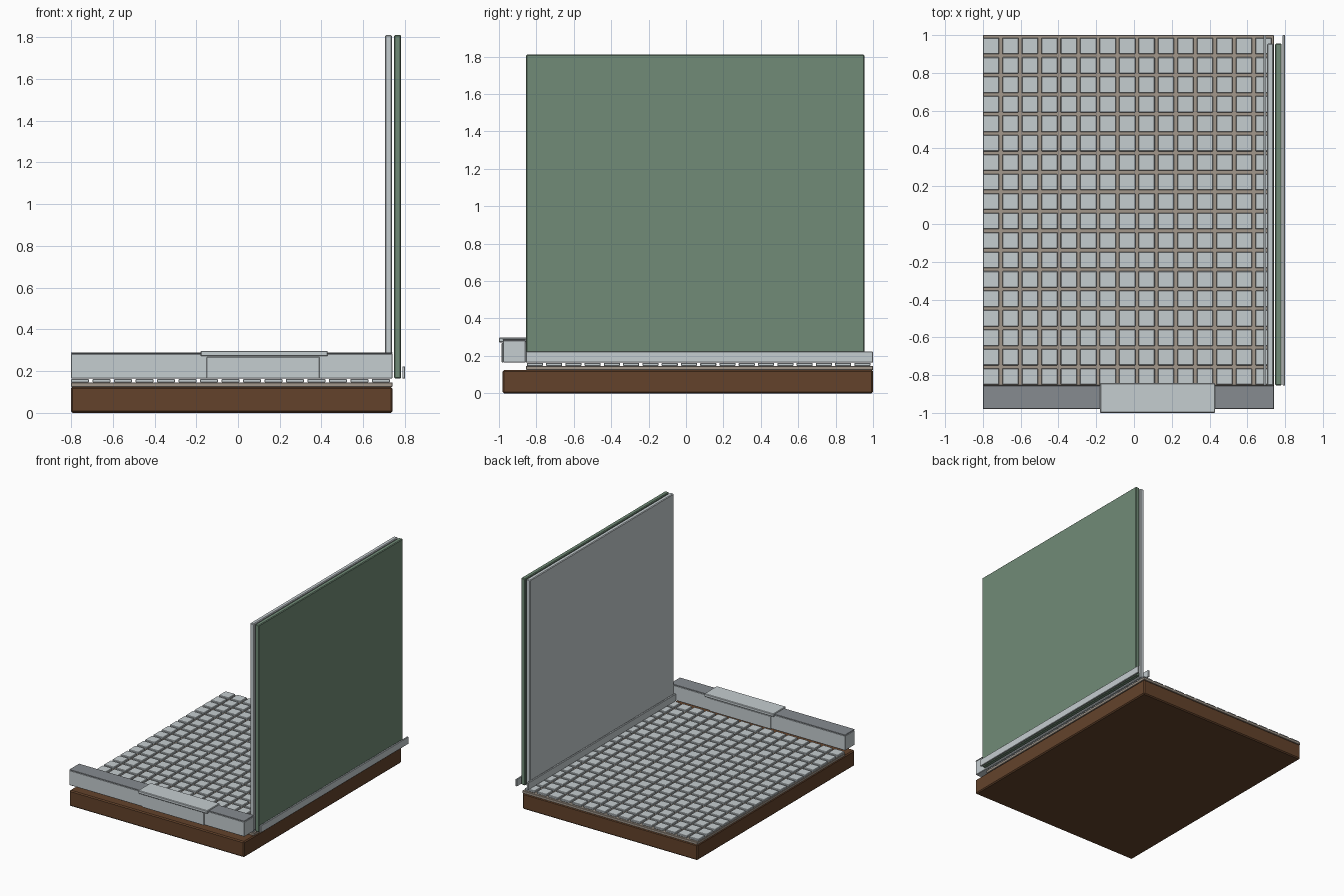
import bpy, bmesh
from mathutils import Matrix, Vector

if "Cube" in bpy.data.objects:
    bpy.data.objects.remove(bpy.data.objects["Cube"])


def material(name, rgb):
    m = bpy.data.materials.new(name)
    m.diffuse_color = (*rgb, 1)
    m.use_nodes = True
    m.node_tree.nodes["Principled BSDF"].inputs["Base Color"].default_value = m.diffuse_color
    return m


BROWN = material("brown", (0.125, 0.055, 0.024))
TAUPE = material("taupe", (0.36, 0.31, 0.26))
LIGHT = material("pale grey", (0.56, 0.61, 0.63))
SLATE = material("slate grey", (0.24, 0.26, 0.28))
GREEN = material("green", (0.165, 0.26, 0.185))


def boxes(name, mat, spans, bevel=0.003):
    """One object from boxes given as ((x0, x1), (y0, y1), (z0, z1))."""
    bm = bmesh.new()
    for span in spans:
        centre = Vector([(a + b) / 2 for a, b in span])
        size = Vector([b - a for a, b in span])
        bmesh.ops.create_cube(bm, size=1, matrix=Matrix.LocRotScale(centre, None, size))
    mesh = bpy.data.meshes.new(name)
    bm.to_mesh(mesh)
    bm.free()
    mesh.materials.append(mat)
    ob = bpy.data.objects.new(name, mesh)
    bpy.context.collection.objects.link(ob)
    mod = ob.modifiers.new("soft_edges", 'BEVEL')
    mod.width = bevel
    mod.segments = 1
    return ob


X = (-0.80, 0.74)
FLOOR_Y = (-0.855, 1.0)

# Base slab and mortar bed
boxes("base_slab", BROWN, [(X, (-0.98, 1.0), (0, 0.125))], 0.008)
boxes("mortar_bed", TAUPE, [(X, FLOOR_Y, (0.125, 0.146))], 0.002)

# Floor tiles with open joints
P, W = 0.103, 0.086
tiles = []
for i in range(15):
    for j in range(18):
        x, y = -0.80 + P * i, FLOOR_Y[0] + P * j
        tiles.append(((x, x + W), (y + 0.004, y + 0.004 + W), (0.146, 0.163)))
boxes("floor_tiles", LIGHT, tiles, 0.003)

# Raised kerb across the front, with a dark membrane on top
boxes("kerb", LIGHT, [(X, (-0.978, -0.858), (0.165, 0.283))])
boxes("kerb_top", SLATE, [(X, (-0.98, -0.856), (0.283, 0.29))], 0.002)

# Kerb cladding: cap and the panels under it
C = (-0.15, 0.39)
boxes("kerb_cap", LIGHT, [((-0.18, 0.43), (-1.0, -0.842), (0.272, 0.297))], 0.004)
boxes("kerb_panels", LIGHT, [(C, (-0.986, -0.978), (0.165, 0.268)),
                             (C, (-0.858, -0.85), (0.165, 0.268))], 0.002)

# Wall: inner board and green outer board
WALL_Y = (-0.855, 0.955)
boxes("inner_board", LIGHT, [((0.705, 0.738), WALL_Y, (0.165, 1.81))], 0.005)
boxes("outer_board", GREEN, [((0.747, 0.782), WALL_Y, (0.165, 1.81))], 0.005)

# Skirting strips on both sides of the wall
boxes("inner_skirting", LIGHT, [((0.686, 0.70), FLOOR_Y, (0.165, 0.222))], 0.002)
boxes("outer_skirting", LIGHT, [((0.787, 0.80), FLOOR_Y, (0.165, 0.222))], 0.002)
